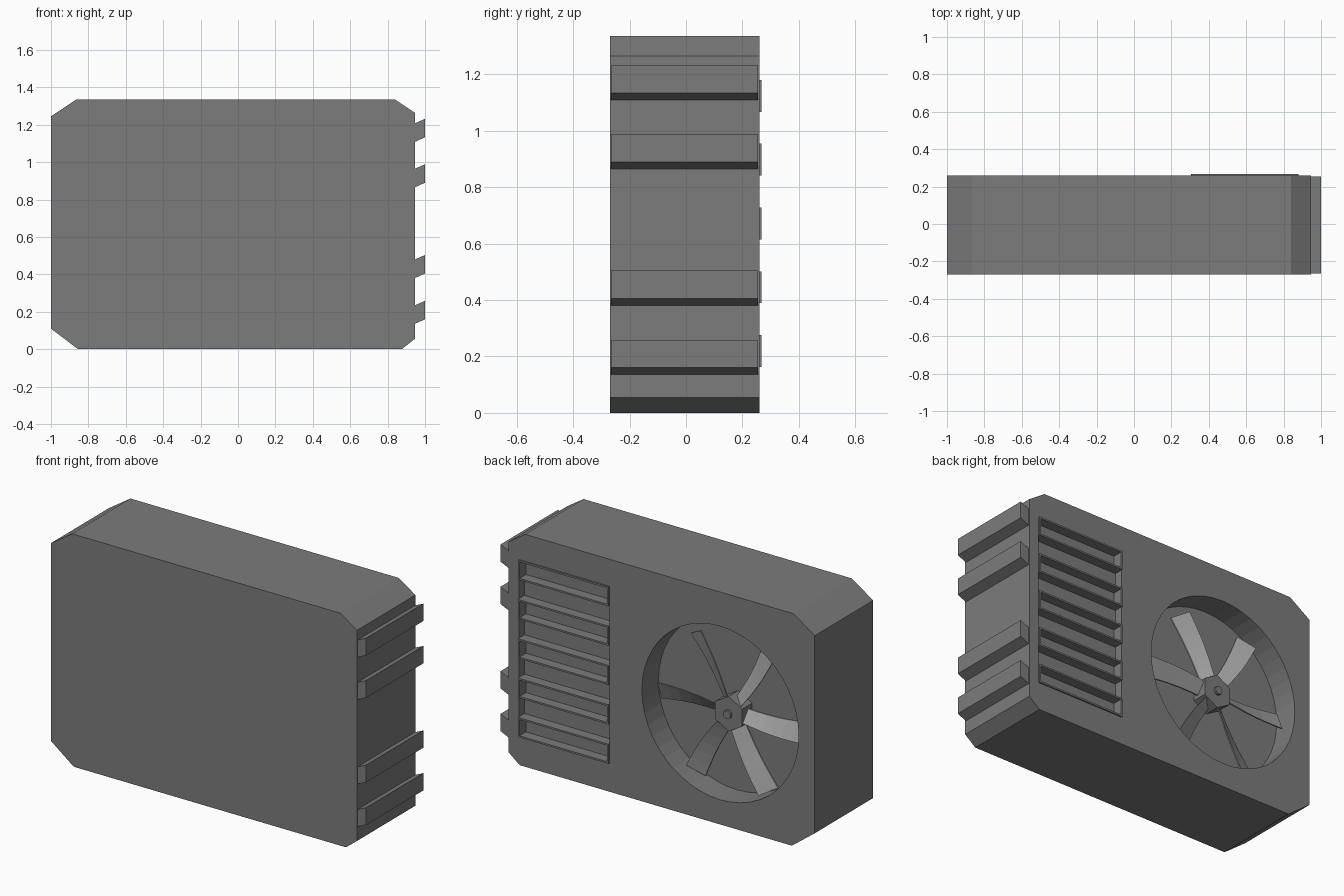
import bpy, bmesh, math
from mathutils import Matrix, Vector

old = bpy.data.objects.get("Cube")
if old:
    bpy.data.objects.remove(old, do_unlink=True)


def material(name, value):
    m = bpy.data.materials.new(name)
    m.use_nodes = True
    colour = (value, value, value, 1)
    m.diffuse_color = colour
    m.node_tree.nodes["Principled BSDF"].inputs["Base Color"].default_value = colour
    return m


casing_grey = material("casing grey", 0.2)
blade_grey = material("blade grey", 0.36)
FRONT, BACK = -0.27, 0.26


def finish(name, bm, mat):
    bmesh.ops.recalc_face_normals(bm, faces=bm.faces)
    mesh = bpy.data.meshes.new(name)
    bm.to_mesh(mesh)
    bm.free()
    mesh.materials.append(mat)
    obj = bpy.data.objects.new(name, mesh)
    bpy.context.collection.objects.link(obj)
    return obj


def prism(name, outline, y0, y1, mat=casing_grey):
    """Extrude an x-z outline along y."""
    bm = bmesh.new()
    face = bm.faces.new([bm.verts.new((x, y0, z)) for x, z in outline])
    out = bmesh.ops.extrude_face_region(bm, geom=[face])
    moved = [v for v in out["geom"] if isinstance(v, bmesh.types.BMVert)]
    bmesh.ops.translate(bm, verts=moved, vec=(0, y1 - y0, 0))
    return finish(name, bm, mat)


def rect(x0, x1, z0, z1):
    return [(x0, z0), (x1, z0), (x1, z1), (x0, z1)]


def ngon(cx, cz, r, sides, turn=0):
    steps = [turn + math.tau * i / sides for i in range(sides)]
    return [(cx + r * math.cos(a), cz + r * math.sin(a)) for a in steps]


def cut(obj, cutter):
    cutter.hide_render = True
    mod = obj.modifiers.new("cut", 'BOOLEAN')
    mod.operation, mod.solver, mod.object = 'DIFFERENCE', 'EXACT', cutter
    bpy.context.view_layer.objects.active = obj
    bpy.ops.object.modifier_apply(modifier=mod.name)
    bpy.data.objects.remove(cutter, do_unlink=True)


# Casing with chamfered corners, fan well and vent recess
casing = prism("casing", [(-1, 0.11), (-0.855, 0), (0.875, 0), (0.945, 0.055),
                          (0.945, 1.265), (0.84, 1.335), (-0.865, 1.335), (-1, 1.245)],
               FRONT, BACK)
cut(casing, prism("fan_cutter", ngon(-0.4, 0.64, 0.498, 48), BACK - 0.15, BACK + 0.1))
VX0, VX1, VZ0, BAND = 0.305, 0.88, 0.163, 0.113
cut(casing, prism("vent_cutter", rect(VX0, VX1, VZ0, VZ0 + 9 * BAND), BACK - 0.05, BACK + 0.1))

# Slanted ribs on the side
for i, z in enumerate((0.16, 0.405, 0.89, 1.133)):
    prism(f"side_rib_{i + 1}", [(0.94, z - 0.027), (1, z), (1, z + 0.099), (0.94, z + 0.072)],
          FRONT + 0.005, BACK - 0.005)

# Thin vent frames, slightly proud of the casing
for i in range(5):
    z0 = VZ0 + 2 * i * BAND
    frame = prism(f"vent_frame_{i + 1}", rect(VX0, VX1, z0, z0 + BAND), BACK - 0.052, BACK + 0.008)
    t = 0.01
    cut(frame, prism("frame_cutter", rect(VX0 + t, VX1 - t, z0 + t, z0 + BAND - t),
                     BACK - 0.1, BACK + 0.1))

# Fan hub and centre nub
HX, HZ = -0.41, 0.615
prism("fan_hub", ngon(HX, HZ, 0.1, 6, math.pi / 6), BACK - 0.152, BACK - 0.06)
prism("hub_nub", ngon(HX, HZ, 0.024, 10), BACK - 0.07, BACK - 0.045)

# Six twisted blades, wider toward the tip
for k in range(6):
    bm = bmesh.new()
    turn = Matrix.Rotation(-k * math.tau / 6, 3, 'Y')
    rows = []
    for i in range(7):
        f = i / 6
        radius = 0.07 + 0.39 * f
        half = 0.04 + 0.018 * f
        pitch = math.radians(38 - 16 * f)
        sweep = 0.012 * math.sin(math.pi * f)
        row = []
        for side, lift in ((-1, -1), (1, -1), (1, 1), (-1, 1)):
            p = Vector((radius, side * half * math.sin(pitch) + lift * 0.004,
                        side * half * math.cos(pitch) + sweep))
            row.append(bm.verts.new(turn @ p + Vector((HX, BACK - 0.095, HZ))))
        rows.append(row)
    for a, b in zip(rows, rows[1:]):
        for j in range(4):
            n = (j + 1) % 4
            bm.faces.new((a[j], a[n], b[n], b[j]))
    bm.faces.new(rows[0])
    bm.faces.new(rows[-1])
    finish(f"fan_blade_{k + 1}", bm, blade_grey)
